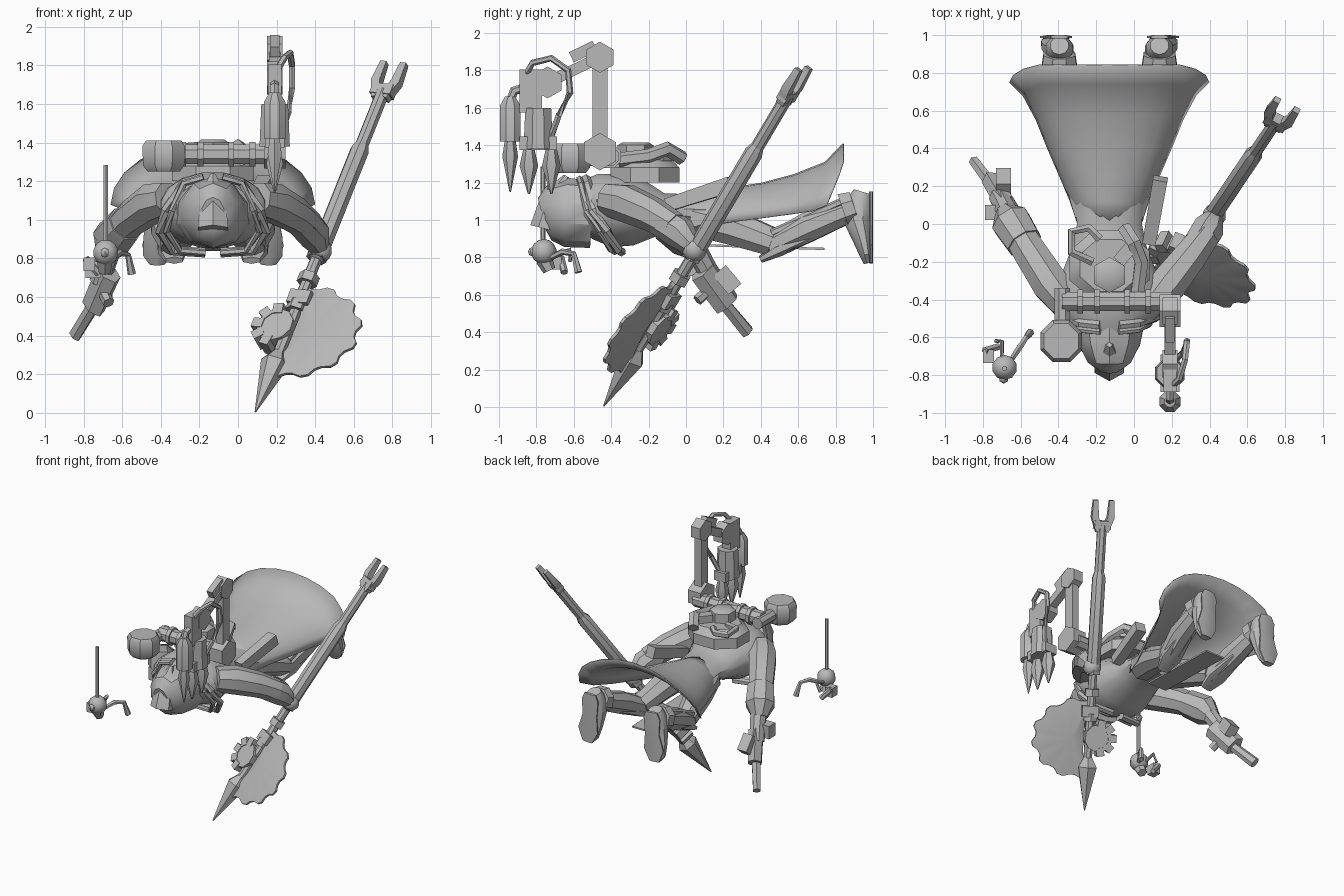
import bpy, bmesh, math
from mathutils import Vector, Matrix

if "Cube" in bpy.data.objects:
    bpy.data.objects.remove(bpy.data.objects["Cube"])

CX = -0.13  # body centre line
grey = bpy.data.materials.new("grey")
grey.diffuse_color = (0.48, 0.48, 0.48, 1)
grey.use_nodes = True
grey.node_tree.nodes["Principled BSDF"].inputs["Base Color"].default_value = grey.diffuse_color


def finish(name, bm, angle=35):
    bmesh.ops.recalc_face_normals(bm, faces=bm.faces[:])
    me = bpy.data.meshes.new(name)
    bm.to_mesh(me)
    bm.free()
    me.materials.append(grey)
    ob = bpy.data.objects.new(name, me)
    bpy.context.collection.objects.link(ob)
    bpy.ops.object.select_all(action='DESELECT')
    ob.select_set(True)
    bpy.context.view_layer.objects.active = ob
    bpy.ops.object.shade_smooth_by_angle(angle=math.radians(angle))
    return ob


def skin(bm, rings, cap=True):
    vs = [[bm.verts.new(p) for p in r] for r in rings]
    n = len(vs[0])
    for a, b in zip(vs, vs[1:]):
        for i in range(n):
            bm.faces.new((a[i], a[(i + 1) % n], b[(i + 1) % n], b[i]))
    if cap:
        bm.faces.new(vs[0])
        bm.faces.new(vs[-1])


def tube(name, pts, radii, n=8, ref=(0, 0, 1), angle=35):
    """Swept round section; a radius may be a (side, ref) pair."""
    pts = [Vector(p) for p in pts]
    if not isinstance(radii, (list, tuple)):
        radii = [radii] * len(pts)
    ref, rings = Vector(ref), []
    for i, p in enumerate(pts):
        t = (pts[min(i + 1, len(pts) - 1)] - pts[max(i - 1, 0)]).normalized()
        r = ref if abs(t.dot(ref)) < 0.97 else Vector((0, 1, 0))
        s = t.cross(r).normalized()
        u = s.cross(t)
        a, b = radii[i] if isinstance(radii[i], tuple) else (radii[i], radii[i])
        ang = [2 * math.pi * (k + 0.5) / n for k in range(n)]
        rings.append([p + s * a * math.cos(q) + u * b * math.sin(q) for q in ang])
    bm = bmesh.new()
    skin(bm, rings)
    return finish(name, bm, angle)


def box(name, c, size, rot=None):
    bm = bmesh.new()
    bmesh.ops.create_cube(bm, size=1)
    m = Matrix.Translation(c) @ (rot or Matrix()) @ Matrix.Diagonal((*size, 1))
    bm.transform(m)
    return finish(name, bm)


def ball(name, c, r, u=10, v=7):
    bm = bmesh.new()
    bmesh.ops.create_uvsphere(bm, u_segments=u, v_segments=v, radius=r)
    bm.transform(Matrix.Translation(c))
    return finish(name, bm, 50)


def body(name, secs, n=16):
    """Loft along y through (y, z, half width, half height) sections."""
    tube(name, [(CX, y, z) for y, z, a, b in secs], [(a, b) for _, _, a, b in secs], n)


# Torso, hips and hood
body("torso", [(-.55, 1.06, .19, .15), (-.48, 1.07, .27, .18), (-.38, 1.05, .29, .2),
               (-.27, 1.05, .26, .19), (-.12, 1.035, .2, .11), (0, 1.04, .175, .1),
               (.18, 1.03, .19, .11)])
tube("hood", [(CX, -.77, 1.03), (CX, -.73, 1.04), (CX, -.64, 1.04), (CX, -.5, 1.03)],
     [(.06, .09), (.12, .15), (.17, .185), (.2, .18)], 10)
tube("hood_peak", [(CX, -.745, .95), (CX, -.7, 1.12), (CX, -.64, 1.235)], [.09, .075, .015], 6)
for s in (-1, 1):
    for k, r in ((0, .018), (1, .025)):
        o = .035 * k
        path = [(.05, -.57 + o, 1.22), (.15, -.56 + o, 1.19), (.21 + o, -.53 + o, 1.05),
                (.24 + o, -.46 + o, .94), (.17 + o, -.4 + o, .84), (.04, -.38 + o, .83)]
        tube("collar_rim", [(CX + s * x, y, z) for x, y, z in path], r, 6)

# Long open coat
bm = bmesh.new()
grid = []
for y, rx, top, side in [(0, .17, 1.135, .96), (.12, .21, 1.155, .97), (.25, .265, 1.175, .99),
                         (.4, .33, 1.2, 1.01), (.55, .39, 1.245, 1.03), (.68, .46, 1.31, 1.05), (.75, .53, 1.41, 1.08)]:
    row = []
    for k in range(13):
        a = math.pi * k / 12
        c, s = math.cos(a), math.sin(a)
        dy = .09 * min(1, 1.5 * s) * (y / .75) ** 4
        row.append(bm.verts.new((CX + rx * c, y + dy, side + (top - side) * s)))
    grid.append(row)
for a, b in zip(grid, grid[1:]):
    for i in range(12):
        bm.faces.new((a[i], a[i + 1], b[i + 1], b[i]))
coat = finish("coat", bm, 50)
mod = coat.modifiers.new("thickness", 'SOLIDIFY')
mod.thickness = 0.006
box("tabard", (CX, .42, .855), (.16, .64, .012), Matrix.Rotation(-.03, 4, 'X'))

# Legs and boots
for s in (-1, 1):
    X = lambda d: CX + s * d
    tube("thigh", [(X(.09), .05, 1.01), (X(.15), .25, .96), (X(.2), .47, .88)], [.1, .1, .08])
    tube("shin", [(X(.2), .45, .86), (X(.24), .65, .96), (X(.265), .92, 1.07)], [.07, .085, .065])
    tube("knee_guard", [(X(.2), .4, .79), (X(.21), .5, .84), (X(.24), .7, .93)],
         [(.05, .02), (.085, .035), (.06, .03)], 6)
    tube("shin_strap", [(X(.245), .46, .93), (X(.3), .84, 1.1)], .022, 6)
    tube("boot_cuff", [(X(.265), .84, 1.05), (X(.265), .9, 1.07)], [.1, .09], 8)
    tube("boot", [(X(.265), .945, 1.15), (X(.265), .93, 1.1), (X(.265), .92, 1.0),
                  (X(.28), .945, .9), (X(.29), .965, .81), (X(.29), .975, .77)],
         [(.05, .05), (.075, .07), (.08, .08), (.085, .055), (.075, .035), (.04, .025)], 10, (0, 1, 0))
    tube("boot_sole", [(X(.265), .99, 1.15), (X(.268), .99, 1.1), (X(.27), .99, .98),
                       (X(.285), .99, .86), (X(.29), .99, .77)],
         [(.05, .012), (.075, .012), (.065, .012), (.09, .012), (.045, .012)], 8, (0, 1, 0))
tube("hip_case", [(.08, -.1, 1.08), (.14, .24, 1.19)], [(.05, .05), (.055, .06)], 4)

# Arms
tube("gun_arm_upper", [(-.36, -.42, 1.11), (-.44, -.32, 1.09), (-.55, -.15, 1.01), (-.63, -.02, .93)],
     [.09, .105, .095, .085])
tube("gun_sleeve", [(-.58, -.1, .98), (-.65, .01, .9), (-.68, .06, .83)], [.1, .11, .06], 8)
tube("gun_forearm", [(-.65, .02, .9), (-.69, .1, .76), (-.71, .14, .68)], [.065, .055, .06])
tube("staff_arm_upper", [(.1, -.42, 1.11), (.18, -.32, 1.09), (.29, -.18, 1.03), (.38, -.06, .96)],
     [.09, .105, .095, .08])
tube("staff_sleeve", [(.32, -.14, 1.0), (.39, -.03, .93), (.42, .03, .86)], [.085, .09, .055], 8)
ball("staff_hand", (.425, .045, .84), .065)

# Pistol
tube("pistol_body", [(-.67, .09, .73), (-.75, .22, .55)], [(.06, .085), (.055, .08)], 6)
tube("pistol_barrel", [(-.74, .19, .57), (-.845, .33, .4)], [(.035, .035), (.03, .04)], 6)
box("pistol_magazine", (-.69, .22, .68), (.08, .09, .13), Matrix.Rotation(.7, 4, 'X'))
tube("pistol_grip", [(-.71, .15, .65), (-.67, .06, .57)], .03, 6)
box("wrist_block", (-.75, .06, .75), (.08, .08, .1))

# Staff: axis runs from the spike to the fork
P0, P1 = Vector((.09, -.44, .005)), Vector((.81, .63, 1.81))
D = (P1 - P0).normalized()
L = (P1 - P0).length
W = Vector((.9, -.41, 0))
W = (W - D * W.dot(D)).normalized()
N = D.cross(W)
at = lambda t, w=0, n=0: P0 + D * L * t + W * w + N * n
tube("staff_spike", [at(0), at(.14), at(.17)], [.004, .075, .035], 6)
tube("staff_shaft", [at(.15), at(.47)], .032)
tube("staff_grip", [at(.44), at(.47), at(.75), at(.77)], [.04, .05, .05, .035])
tube("staff_neck", [at(.76), at(.92)], .036)
for t in (.3, .38, .45):
    tube("staff_band", [at(t - .012), at(t + .012)], .055, 6)
box_rot = Matrix((W, N, D)).transposed().to_4x4()
box("fork_base", at(.92), (.12, .06, .06), box_rot)
for s in (-1, 1):
    tube("fork_prong", [at(.9, .02 * s), at(.945, .058 * s), at(1, .058 * s)], [.035, .035, .025], 4, N)

# Toothed half-disc blade, thick along its spine
bm = bmesh.new()
rim = []
for k in range(29):
    a = math.radians(-100 + 200 * k / 28)
    f = 1 if k % 4 < 2 else .92
    rim.append((.06 + .36 * f * math.cos(a), .29 * f * math.sin(a)))
rim.append((.04, .1))
rim.append((.04, -.1))
mid = .232
layers = [[at(mid, w, n) + D * u for w, u in rim] for n in (-.008, .008)]
skin(bm, layers, False)
for n, layer in ((-.035, layers[0]), (.035, layers[1])):
    c = bm.verts.new(at(mid, .13, n))
    vs = [bm.verts.new(p) for p in layer]
    for i in range(len(vs)):
        bm.faces.new((vs[i], vs[(i + 1) % len(vs)], c))
bmesh.ops.remove_doubles(bm, verts=bm.verts[:], dist=1e-5)
finish("axe_blade", bm, 25)
# Half gear opposite the blade
tube("gear_hub", [at(.235, -.06, -.045), at(.235, -.06, .045)], .1, 10)
for k in range(5):
    a = math.radians(100 + 40 * k)
    r = Matrix((W * math.cos(a) + D * math.sin(a), N, D * math.cos(a) - W * math.sin(a))).transposed().to_4x4()
    box("gear_tooth", at(.235, -.06 + .1 * math.cos(a)) + D * .1 * math.sin(a), (.06, .1, .055), r)
box("blade_bracket", at(.32, .01), (.12, .09, .08), box_rot)

# Backpack
tube("backpack", [(CX, -.22, 1.2), (CX, -.22, 1.28), (CX, -.22, 1.33)], [(.23, .2), (.23, .2), (.17, .15)], 8, (0, 1, 0))
tube("backpack_cap", [(CX, -.27, 1.3), (CX, -.27, 1.4), (CX, -.27, 1.415)], [.095, .095, .07], 6)
tube("crossbar", [(-.38, -.41, 1.34), (.2, -.41, 1.34)], .055)
for x in (-.3, -.21, -.05, .06):
    tube("crossbar_band", [(x, -.41, 1.34), (x + .03, -.41, 1.34)], .068)
box("exhaust", (-.04, -.15, 1.35), (.07, .13, .07), Matrix.Rotation(-.7, 4, 'Z'))
tube("back_hose", [(-.22, -.2, 1.33), (-.33, -.15, 1.35), (-.33, -.04, 1.34), (-.24, -.02, 1.34), (-.18, -.08, 1.34)], .025, 6)
tube("back_pipe", [(.02, -.36, 1.32), (.04, -.2, 1.34), (.0, -.1, 1.38), (-.05, -.02, 1.33)], .04, 6)
tube("lamp_arm", [(-.38, -.34, 1.33), (-.38, -.56, 1.33)], .045)
tube("lamp_drum", [(-.385, -.62, z) for z in (1.25, 1.28, 1.38, 1.41)], [.09, .115, .12, .1], 8)

# Mechanical arm
ARM = .19
def joint(name, y, z, r, w):
    tube(name, [(ARM - w, y, z), (ARM + w, y, z)], r, 6, angle=20)
joint("arm_base", -.46, 1.365, .1, .055)
box("arm_post", (ARM, -.46, 1.61), (.06, .08, .44))
joint("arm_elbow", -.46, 1.87, .083, .04)
tube("arm_boom", [(ARM, -.46, 1.87), (ARM, -.75, 1.73)], .042, 4)
box("boom_plate", (ARM, -.55, 1.9), (.05, .14, .06), Matrix.Rotation(.45, 4, 'X'))
joint("arm_wrist", -.74, 1.735, .085, .04)
box("wrist_mount", (ARM, -.83, 1.69), (.07, .12, .23))
tube("hand_core", [(ARM, -.79, 1.6), (ARM, -.79, 1.38)], [.075, .085])
box("hand_band", (ARM, -.79, 1.41), (.1, .2, .07))
tube("drill_body", [(ARM, -.94, z) for z in (1.66, 1.61, 1.42)], [.03, .06, .06])
tube("drill_tip", [(ARM, -.94, z) for z in (1.42, 1.34, 1.15)], [.03, .042, .004], 6)
tube("drill_link", [(ARM, -.95, 1.6), (ARM, -.92, 1.69), (ARM, -.82, 1.72)], .025, 6)
for y in (-.84, -.72):
    tube("claw", [(ARM, y, z) for z in (1.38, 1.29, 1.14)], [.03, .05, .006], 6)
tube("arm_hose", [(.2, -.86, 1.77), (.24, -.82, 1.84), (.27, -.72, 1.865), (.28, -.63, 1.8),
                  (.28, -.62, 1.68), (.26, -.68, 1.56), (.22, -.72, 1.45)], .018, 6)

# Hovering skull with antenna and tools
ball("skull", (-.685, -.76, .83), .068)
tube("skull_jaw", [(-.69, -.76, .79), (-.69, -.73, .73)], [.045, .035], 6)
tube("antenna", [(-.685, -.765, .86), (-.685, -.765, 1.285)], .014, 6)
box("skull_tool", (-.77, -.7, .77), (.06, .07, .07))
ball("skull_lens", (-.69, -.82, .83), .025, 6, 4)
tube("skull_pod", [(-.79, -.67, .8), (-.72, -.65, .72)], .02, 6)
tube("skull_feeler", [(-.65, -.72, .8), (-.61, -.66, .83), (-.57, -.6, .82), (-.55, -.575, .72)], [.015, .018, .015, .022], 6)
tube("skull_cable", [(-.7, -.7, .82), (-.7, -.62, .84), (-.73, -.62, .78)], .012, 6)
